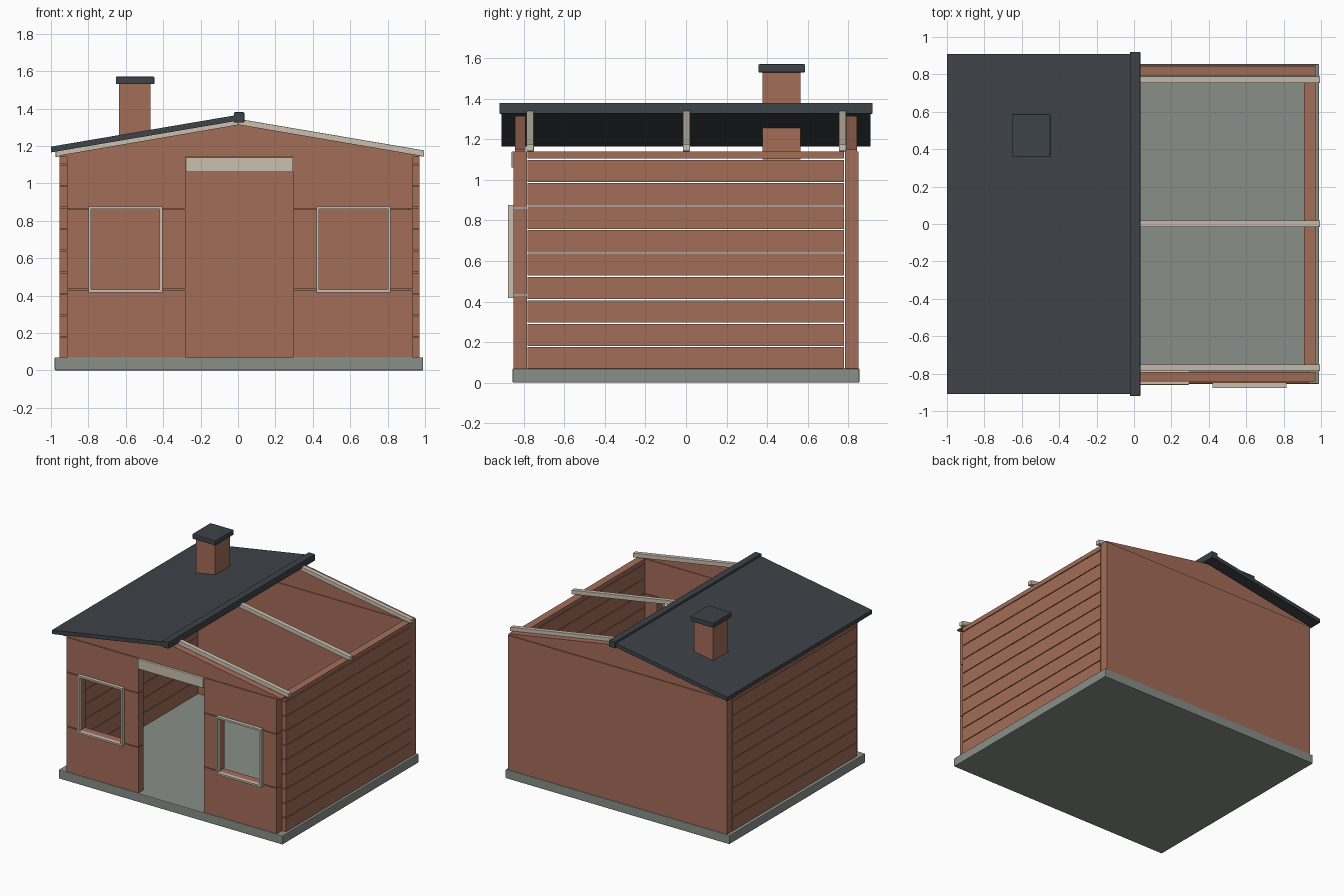
import bpy
import bmesh

cube = bpy.data.objects.get("Cube")
if cube:
    bpy.data.objects.remove(cube, do_unlink=True)


def material(name, rgb):
    mat = bpy.data.materials.new(name)
    mat.use_nodes = True
    mat.diffuse_color = (*rgb, 1)
    mat.node_tree.nodes["Principled BSDF"].inputs["Base Color"].default_value = (*rgb, 1)
    return mat


BRICK = material("brick red", (0.37, 0.153, 0.098))
STONE = material("stone grey", (0.25, 0.275, 0.25))
SLATE = material("dark slate", (0.048, 0.056, 0.065))
TIMBER = material("pale timber", (0.59, 0.53, 0.435))


def prism(name, profile, y0, y1, mat, bevel=0):
    """Extrude an x-z profile from y0 to y1."""
    bm = bmesh.new()
    face = bm.faces.new([bm.verts.new((x, y0, z)) for x, z in profile])
    out = bmesh.ops.extrude_face_region(bm, geom=[face])
    moved = [g for g in out["geom"] if isinstance(g, bmesh.types.BMVert)]
    bmesh.ops.translate(bm, verts=moved, vec=(0, y1 - y0, 0))
    bmesh.ops.recalc_face_normals(bm, faces=bm.faces)
    mesh = bpy.data.meshes.new(name)
    bm.to_mesh(mesh)
    bm.free()
    mesh.materials.append(mat)
    obj = bpy.data.objects.new(name, mesh)
    bpy.context.collection.objects.link(obj)
    if bevel:
        mod = obj.modifiers.new("bevel", "BEVEL")
        mod.width = bevel
        mod.segments = 2
    return obj


def box(name, x, y, z, mat, bevel=0):
    corners = [(x[0], z[0]), (x[1], z[0]), (x[1], z[1]), (x[0], z[1])]
    return prism(name, corners, y[0], y[1], mat, bevel)


FLOOR, EAVE, GAP = 0.07, 1.14, 0.003
FRONT, BACK = (-0.85, -0.785), (0.785, 0.85)
SLOPE = 0.17

# Foundation and back wall
box("foundation_slab", (-0.98, 0.99), (-0.855, 0.855), (0, FLOOR), STONE, 0.005)
box("back_wall", (-0.955, 0.97), BACK, (FLOOR, EAVE), BRICK)

# Side walls made of stacked planks
seams = [0.178 + 0.1155 * i for i in range(9)]
levels = [FLOOR - GAP] + seams + [EAVE + GAP]
for side, xs in (("right", (-0.955, -0.9)), ("left", (0.91, 0.97))):
    for i, (low, high) in enumerate(zip(levels, levels[1:])):
        box(f"{side}_wall_plank_{i + 1}", xs, (-0.782, 0.78),
            (low + GAP, high - GAP), BRICK)

# Front wall: panels around each window, and the window frames
SILL, HEAD = 0.432, 0.862
for side, x0, x1, w0, w1 in (("right", -0.915, -0.28, -0.79, -0.415),
                             ("left", 0.295, 0.935, 0.43, 0.805)):
    box(f"{side}_front_lower_panel", (x0, x1), FRONT, (FLOOR, SILL - GAP), BRICK)
    box(f"{side}_front_upper_panel", (x0, x1), FRONT, (HEAD + GAP, EAVE), BRICK)
    for part, jamb in (("a", (x0, w0)), ("b", (w1, x1))):
        box(f"{side}_window_jamb_{part}", jamb, FRONT, (SILL + GAP, HEAD - GAP), BRICK)
    depth, t = (-0.878, -0.848), 0.014
    outer, zs = (w0 - 0.01, w1 + 0.01), (0.417, 0.877)
    for part, xs in (("a", (outer[0], outer[0] + t)), ("b", (outer[1] - t, outer[1]))):
        box(f"{side}_window_frame_stile_{part}", xs, depth, zs, TIMBER)
    for part, z in (("bottom", (zs[0], zs[0] + t)), ("top", (zs[1] - t, zs[1]))):
        box(f"{side}_window_frame_{part}", (outer[0] + t, outer[1] - t), depth, z, TIMBER)

# Door lintel
box("door_lintel", (-0.28, 0.295), (-0.86, -0.785), (1.06, EAVE), TIMBER, 0.004)

# Gables
gable = [(-0.955, EAVE), (0.97, EAVE), (0.97, 1.15), (0.005, 1.315), (-0.955, 1.15)]
prism("front_gable", gable, -0.842, -0.79, BRICK)
prism("back_gable", gable, 0.79, 0.842, BRICK)


def slope_band(end, top, thick):
    """Profile of a sloping board from the ridge down to x = end."""
    drop = SLOPE * abs(end)
    return [(0, top), (end, top - drop), (end, top - drop - thick), (0, top - thick)]


# Rafters on both slopes
for place, y in (("front", -0.768), ("middle", 0.002), ("back", 0.772)):
    prism(f"{place}_left_rafter", slope_band(0.995, 1.345, 0.034),
          y - 0.018, y + 0.018, TIMBER, 0.003)
    prism(f"{place}_right_rafter", slope_band(-0.975, 1.336, 0.03),
          y - 0.018, y + 0.018, TIMBER, 0.003)

# Roof slope and ridge cap
prism("right_roof_slope", slope_band(-1.0, 1.366, 0.031), -0.91, 0.91, SLATE)
box("ridge_cap", (-0.022, 0.034), (-0.92, 0.92), (1.325, 1.38), SLATE, 0.005)

# Chimney
box("chimney_stack", (-0.635, -0.467), (0.377, 0.565), (1.1, 1.53), BRICK)
box("chimney_cap", (-0.653, -0.447), (0.357, 0.587), (1.53, 1.57), SLATE, 0.005)
